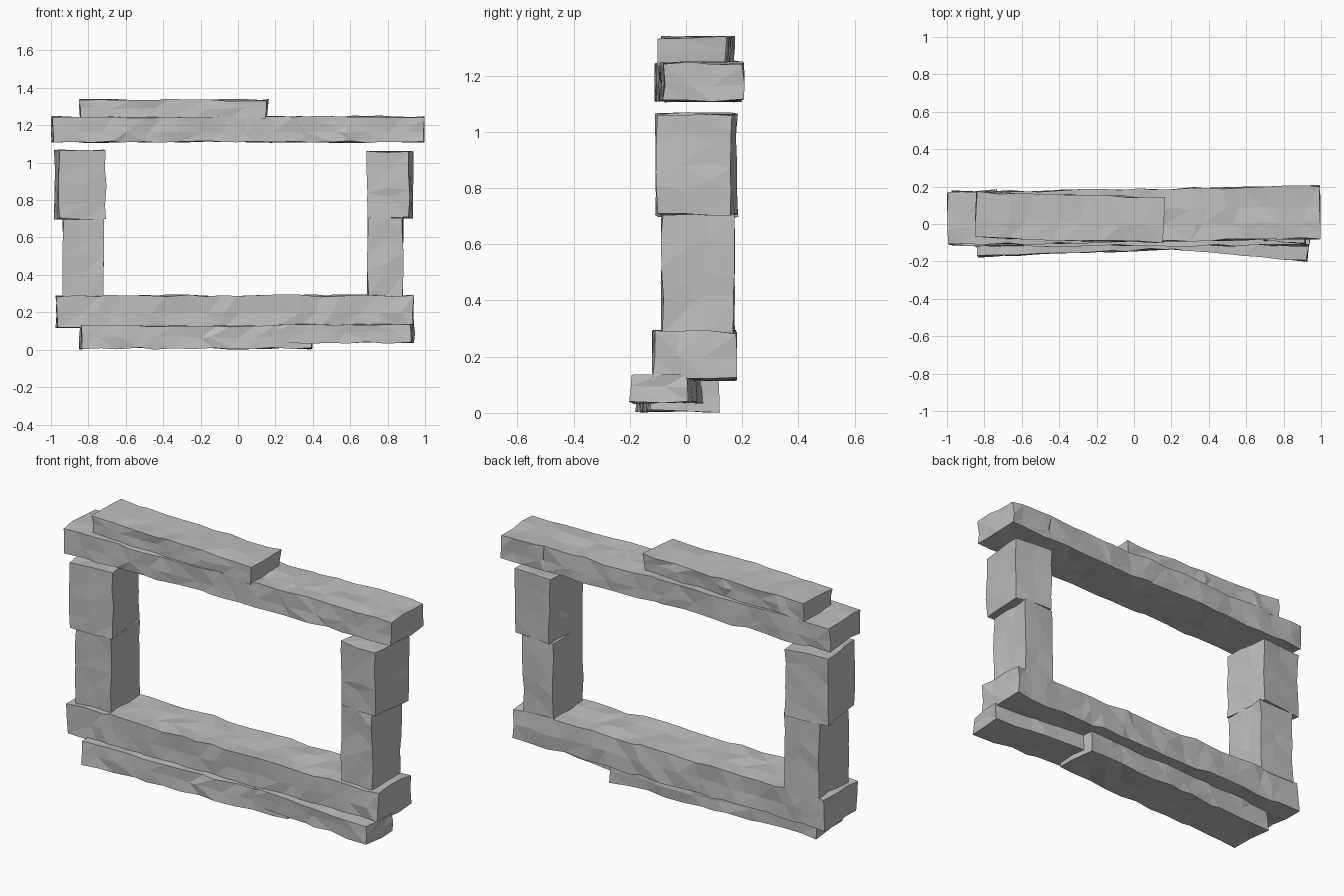
import bpy, bmesh, random
from mathutils import Vector, Matrix

old = bpy.data.objects.get("Cube")
if old:
    bpy.data.objects.remove(old, do_unlink=True)

stone = bpy.data.materials.new("grey stone")
stone.use_nodes = True
grey = (0.52, 0.52, 0.52, 1)
stone.diffuse_color = grey
stone.node_tree.nodes["Principled BSDF"].inputs["Base Color"].default_value = grey
rng = random.Random(7)


def block(name, x, y, z, yaw=0.0, rough=0.007):
    """Rough-hewn block spanning the ranges x, y, z, turned by yaw about its centre."""
    spans = (x, y, z)
    size = Vector([b - a for a, b in spans])
    centre = Vector([(a + b) / 2 for a, b in spans])
    bm = bmesh.new()
    bmesh.ops.create_cube(bm, size=1)
    bmesh.ops.scale(bm, vec=size, verts=bm.verts)

    # Cut into uneven slices along each axis
    for axis in range(3):
        normal = Vector((0, 0, 0))
        normal[axis] = 1
        cuts = max(2, round(size[axis] / 0.1))
        for i in range(1, cuts):
            at = (i / cuts - 0.5 + rng.uniform(-0.2, 0.2) / cuts) * size[axis]
            bmesh.ops.bisect_plane(bm, geom=bm.verts[:] + bm.edges[:] + bm.faces[:],
                                   plane_co=normal * at, plane_no=normal)

    # Chip the surface, sliding vertices further along the long axis
    long_axis = max(range(3), key=lambda a: size[a])
    for v in bm.verts:
        at_end = abs(abs(v.co[long_axis]) - size[long_axis] / 2) < 1e-4
        for a in range(3):
            amount = rough if a != long_axis or at_end else 0.03
            v.co[a] += rng.uniform(-amount, amount)
    bmesh.ops.triangulate(bm, faces=bm.faces, quad_method='SHORT_EDGE')
    bmesh.ops.recalc_face_normals(bm, faces=bm.faces)
    bm.transform(Matrix.Translation(centre) @ Matrix.Rotation(yaw, 4, 'Z'))

    mesh = bpy.data.meshes.new(name)
    bm.to_mesh(mesh)
    bm.free()
    mesh.materials.append(stone)
    bpy.context.collection.objects.link(bpy.data.objects.new(name, mesh))


# Footing stones
block("footing_right", (-0.845, 0.395), (-0.15, 0.095), (0.007, 0.128), 0.04)
block("footing_left", (0.195, 0.935), (-0.165, 0.04), (0.037, 0.136), -0.09, 0.005)

# Sill
block("sill", (-0.97, 0.935), (-0.115, 0.175), (0.12, 0.288))

# Side posts, two stones each
block("lower_post_right", (-0.935, -0.72), (-0.085, 0.17), (0.28, 0.70), 0, 0.005)
block("upper_post_right", (-0.97, -0.72), (-0.1, 0.17), (0.70, 1.065), 0.1, 0.005)
block("lower_post_left", (0.695, 0.88), (-0.085, 0.17), (0.28, 0.705), 0, 0.005)
block("upper_post_left", (0.70, 0.925), (-0.095, 0.17), (0.705, 1.058), -0.08, 0.005)

# Lintel and cap stone
block("lintel", (-0.995, 0.995), (-0.095, 0.185), (1.112, 1.245), 0.018)
block("cap_stone", (-0.845, 0.155), (-0.085, 0.155), (1.235, 1.335), -0.03)
